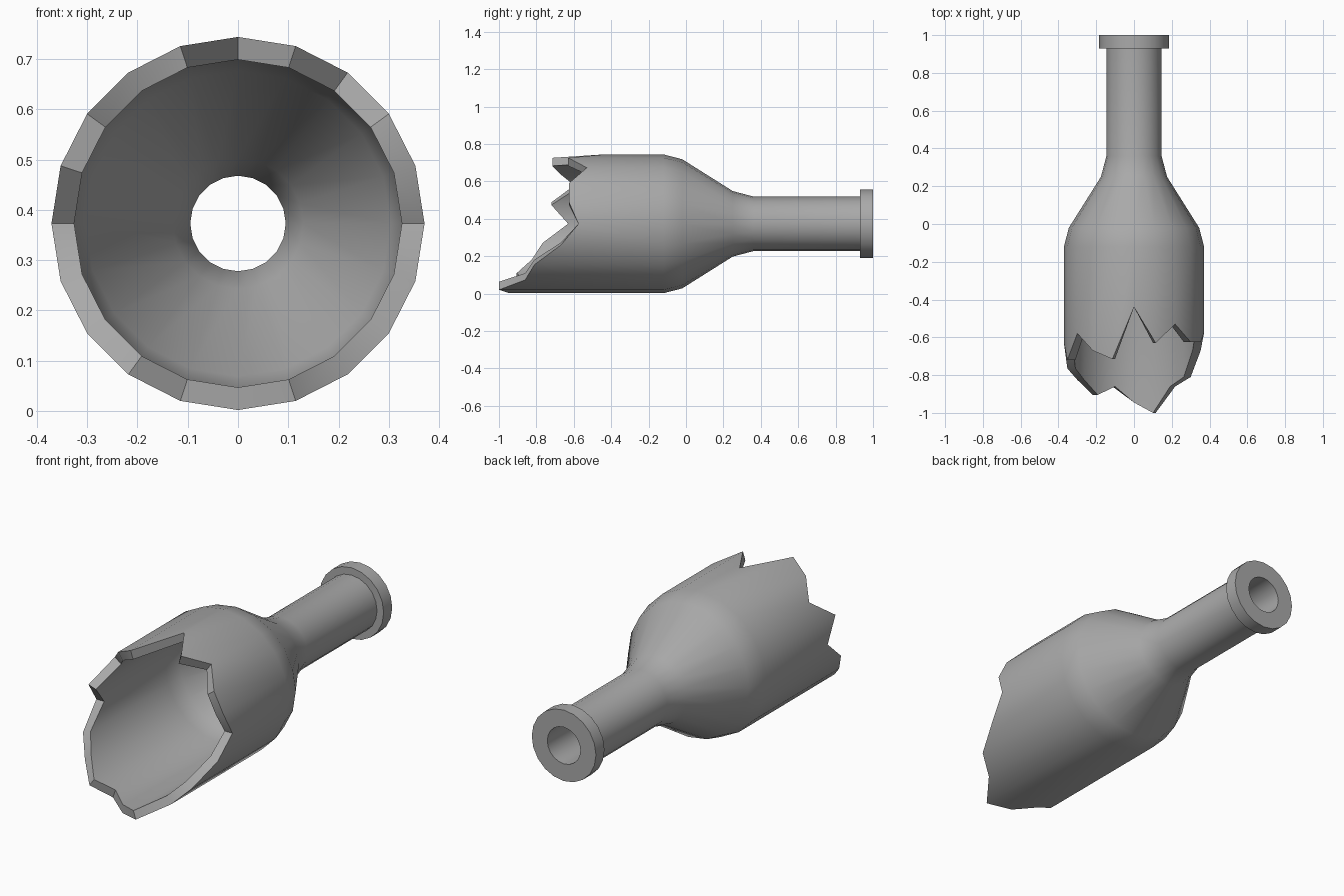
import bpy, bmesh, math

if "Cube" in bpy.data.objects:
    bpy.data.objects.remove(bpy.data.objects["Cube"])

SIDES = 20
AXIS_Z = 0.373

# Jagged rim depth (y) at each side, clockwise from the top
RIM = [-0.44, -0.63, -0.53, -0.625, -0.625, -0.575, -0.67, -0.81, -0.86, -1.0,
       -0.945, -0.86, -0.905, -0.825, -0.765, -0.63, -0.72, -0.58, -0.67, -0.715]

# (y, radius): outside from shoulder to mouth, then inside back to the body
PROFILE = [(-0.12, 0.371), (-0.02, 0.345), (0.25, 0.175), (0.36, 0.146),
           (0.93, 0.146), (0.93, 0.184), (1.0, 0.184), (1.0, 0.095),
           (0.34, 0.095), (0.235, 0.13), (-0.045, 0.304), (-0.13, 0.326)]

grey = bpy.data.materials.new("grey glass")
grey.diffuse_color = (0.4, 0.4, 0.4, 1)
grey.use_nodes = True
grey.node_tree.nodes["Principled BSDF"].inputs["Base Color"].default_value = grey.diffuse_color

bm = bmesh.new()


def ring(radius, depth):
    """One loop around the bottle axis; depth gives y for each side."""
    out = []
    for k in range(SIDES):
        a = 2 * math.pi * k / SIDES
        out.append(bm.verts.new((radius * math.sin(a), depth(k),
                                 AXIS_Z + radius * math.cos(a))))
    return out


# Broken outer edge, turned profile, broken inner edge
rings = [ring(0.371, lambda k: RIM[k])]
rings += [ring(r, lambda k, y=y: y) for y, r in PROFILE]
rings.append(ring(0.326, lambda k: RIM[k]))

# Skin the loops, closing the wall thickness across the broken rim
for i, a in enumerate(rings):
    b = rings[(i + 1) % len(rings)]
    for k in range(SIDES):
        n = (k + 1) % SIDES
        bm.faces.new((a[k], a[n], b[n], b[k]))
bmesh.ops.recalc_face_normals(bm, faces=bm.faces)

mesh = bpy.data.meshes.new("broken_bottle")
bm.to_mesh(mesh)
bm.free()
mesh.materials.append(grey)
bottle = bpy.data.objects.new("broken_bottle", mesh)
bpy.context.collection.objects.link(bottle)

# Smooth walls, crisp collar and break
bpy.context.view_layer.objects.active = bottle
bottle.select_set(True)
bpy.ops.object.shade_smooth_by_angle(angle=math.radians(30))
